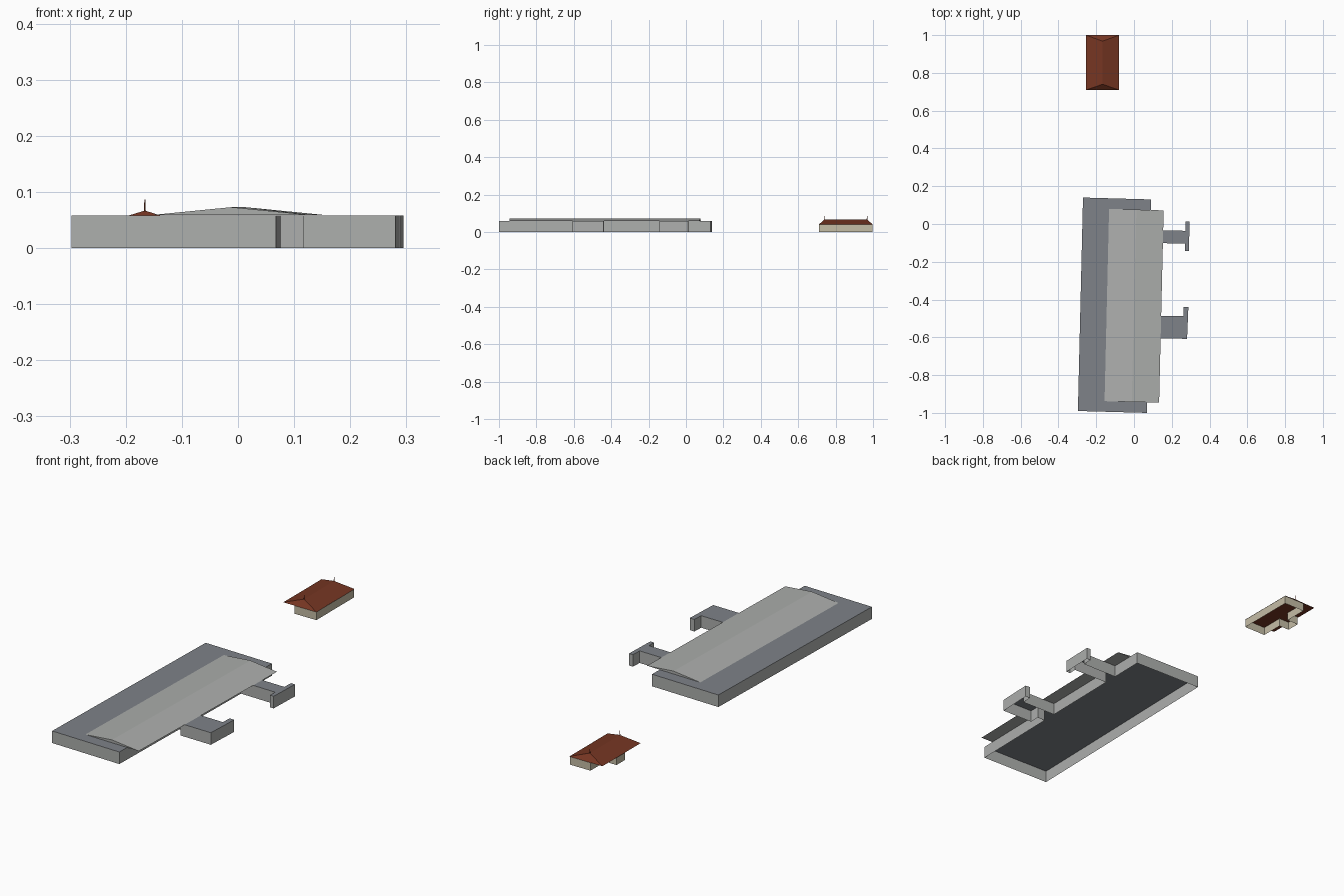
import bpy, bmesh

if "Cube" in bpy.data.objects:
    bpy.data.objects.remove(bpy.data.objects["Cube"], do_unlink=True)


def material(name, rgb):
    m = bpy.data.materials.new(name)
    m.use_nodes = True
    m.diffuse_color = (*rgb, 1)
    m.node_tree.nodes["Principled BSDF"].inputs["Base Color"].default_value = (*rgb, 1)
    return m


GREY = material("light_grey", (0.42, 0.43, 0.42))
SLATE = material("slate_grey", (0.21, 0.225, 0.25))
CREAM = material("cream_wall", (0.56, 0.51, 0.38))
RUST = material("rust_tiles", (0.18, 0.036, 0.016))


def finish(name, bm, mats):
    bm.normal_update()
    mesh = bpy.data.meshes.new(name)
    bm.to_mesh(mesh)
    bm.free()
    for m in mats:
        mesh.materials.append(m)
    ob = bpy.data.objects.new(name, mesh)
    bpy.context.collection.objects.link(ob)
    return ob


def block(name, outline, height, mats, cap=True):
    """Walls raised from an outline, open below, with an optional flat top."""
    bm = bmesh.new()
    low = [bm.verts.new((x, y, 0)) for x, y in outline]
    top = [bm.verts.new((x, y, height)) for x, y in outline]
    n = len(outline)
    for i in range(n):
        j = (i + 1) % n
        bm.faces.new((low[i], low[j], top[j], top[i]))
    if cap:
        bm.faces.new(top).material_index = len(mats) - 1
    return finish(name, bm, mats)


def ridge_roof(name, corners, ridge, eave, mat):
    """Closed roof over four corners (SW, SE, NE, NW) and a ridge (S, N)."""
    bm = bmesh.new()
    sw, se, ne, nw = [bm.verts.new((x, y, eave)) for x, y in corners]
    s, n = [bm.verts.new(p) for p in ridge]
    for f in ((sw, se, s), (se, ne, n, s), (ne, nw, n), (nw, sw, s, n), (nw, ne, se, sw)):
        bm.faces.new(f)
    return finish(name, bm, [mat])


# Long hall with its two side wings
hall = [(-0.297, -0.99), (0.068, -1.0), (0.077, -0.555), (0.118, -0.555),
        (0.117, -0.605), (0.281, -0.608), (0.288, -0.44), (0.263, -0.439),
        (0.261, -0.488), (0.079, -0.485), (0.086, -0.1), (0.271, -0.104),
        (0.269, -0.142), (0.29, -0.143), (0.295, 0.012), (0.274, 0.013),
        (0.272, -0.036), (0.087, -0.033), (0.09, 0.13), (-0.27, 0.14)]
block("hall_and_wings", hall, 0.058, [GREY, SLATE])

# Low gable roof, set off towards the wings
ridge_roof("hall_gable_roof",
           [(-0.156, -0.938), (0.133, -0.945), (0.157, 0.072), (-0.132, 0.08)],
           [(-0.012, -0.942, 0.073), (0.013, 0.076, 0.073)], 0.0588, GREY)

# Small house with a bay on its left-hand side
house = [(-0.195, 0.71), (-0.08, 0.71), (-0.08, 0.998), (-0.19, 0.998),
         (-0.19, 0.885), (-0.25, 0.885), (-0.25, 0.82), (-0.195, 0.82)]
block("house_walls", house, 0.04, [CREAM], cap=False)

# Hipped roof
ends = (0.74, 0.968)
ridge_roof("house_hip_roof",
           [(-0.255, 0.709), (-0.079, 0.709), (-0.079, 1.0), (-0.255, 1.0)],
           [(-0.166, y, 0.067) for y in ends], 0.0395, RUST)

# Finials at the ridge ends
for label, y in zip(("front", "back"), ends):
    bpy.ops.mesh.primitive_cone_add(vertices=6, radius1=0.002, radius2=0.001,
                                    depth=0.024, location=(-0.166, y, 0.075))
    finial = bpy.context.object
    finial.name = label + "_finial"
    finial.data.materials.append(RUST)
